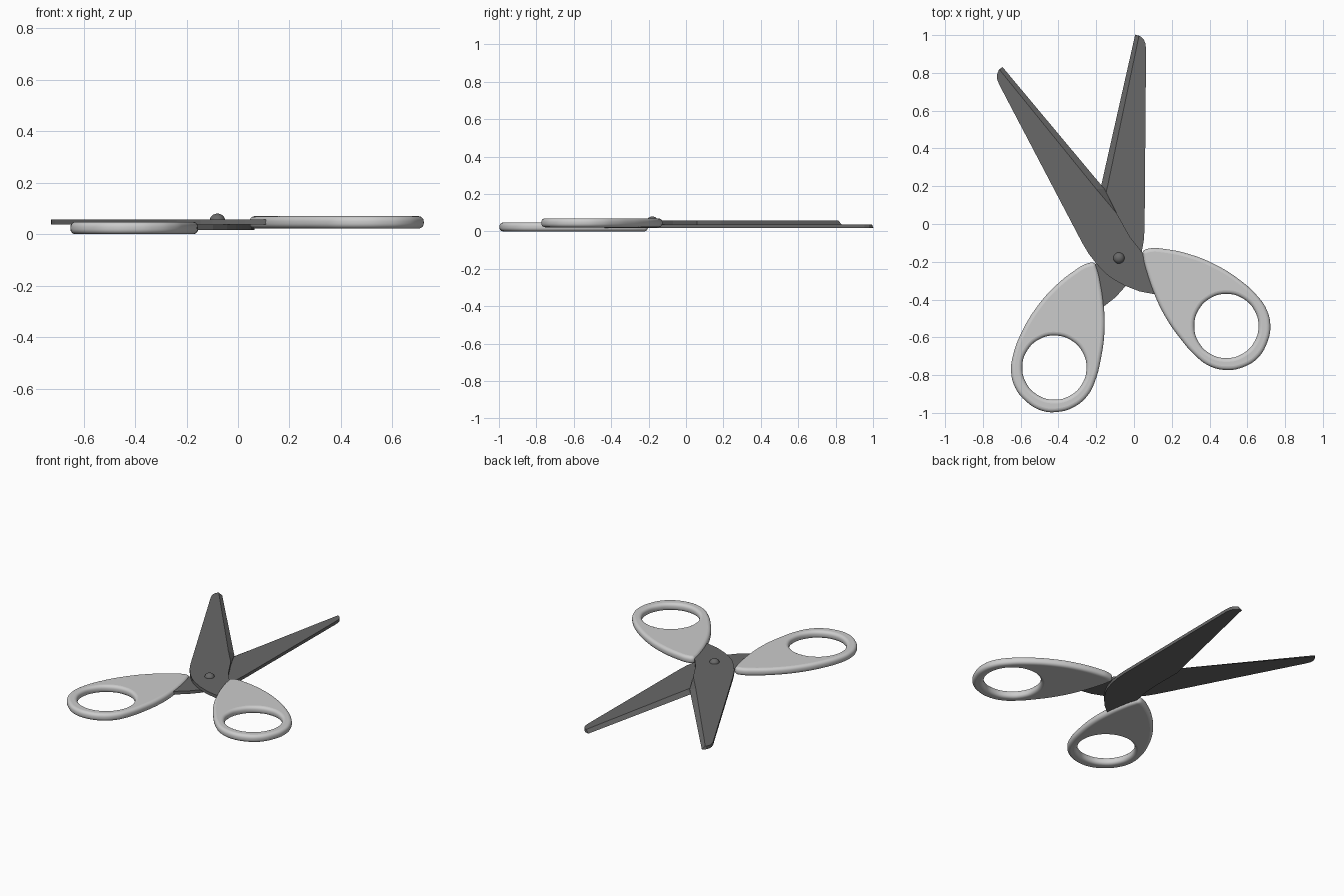
import bpy, bmesh, math
from mathutils import Vector

if "Cube" in bpy.data.objects:
    bpy.data.objects.remove(bpy.data.objects["Cube"])

PIVOT = Vector((-0.08, -0.18))
AXIS = Vector((math.cos(math.radians(103.6)), math.sin(math.radians(103.6))))


def place(p, mirrored):
    """Optionally reflect a point across the closing axis through the pivot."""
    p = Vector(p)
    if mirrored:
        d = p - PIVOT
        p = PIVOT + 2 * d.dot(AXIS) * AXIS - d
    return p


steel = bpy.data.materials.new("dark_steel")
steel.diffuse_color = (0.14, 0.14, 0.14, 1)
steel.use_nodes = True
steel.node_tree.nodes["Principled BSDF"].inputs["Base Color"].default_value = steel.diffuse_color

# Blade outline on the flat side, starting at the tip and running down the cutting edge
BLADE = [(-0.697, 0.832), (-0.156, 0.185), (-0.093, 0.058), (-0.02, -0.07), (0.045, -0.153),
         (0.13, -0.19), (0.17, -0.36), (0.11, -0.372), (0.03, -0.357), (-0.045, -0.328),
         (-0.10, -0.298), (-0.145, -0.267), (-0.20, -0.21), (-0.24, -0.157), (-0.272, -0.104),
         (-0.712, 0.735), (-0.724, 0.765), (-0.726, 0.79), (-0.716, 0.815)]
# The ground edge: upper-face positions of the first two outline points
GROUND = {0: (-0.711, 0.816), 1: (-0.20, 0.185)}

HANDLE = [(0.048, -0.145), (0.085, -0.129), (0.16, -0.132), (0.29, -0.159), (0.425, -0.212),
          (0.56, -0.296), (0.655, -0.383), (0.703, -0.455), (0.722, -0.54), (0.706, -0.625),
          (0.655, -0.71), (0.58, -0.757), (0.49, -0.773), (0.40, -0.752), (0.33, -0.702),
          (0.24, -0.60), (0.165, -0.49), (0.108, -0.372), (0.07, -0.265), (0.048, -0.175)]
HOLE_C, HOLE_R = Vector((0.489, -0.54)), 0.17


def make_blade(name, z, mirrored):
    bm = bmesh.new()
    low = [bm.verts.new((*place(p, mirrored), z)) for p in BLADE]
    top = [bm.verts.new((*place(GROUND.get(i, p), mirrored), z + 0.02))
           for i, p in enumerate(BLADE)]
    bm.faces.new(low)
    bm.faces.new(top)
    n = len(low)
    for i in range(n):
        j = (i + 1) % n
        bm.faces.new((low[i], low[j], top[j], top[i]))
    bmesh.ops.recalc_face_normals(bm, faces=bm.faces)
    me = bpy.data.meshes.new(name)
    bm.to_mesh(me)
    bm.free()
    me.materials.append(steel)
    ob = bpy.data.objects.new(name, me)
    bpy.context.collection.objects.link(ob)


def make_handle(name, z, mirrored):
    cu = bpy.data.curves.new(name, 'CURVE')
    cu.dimensions = '2D'
    cu.fill_mode = 'BOTH'
    cu.resolution_u = 5
    cu.extrude, cu.bevel_depth, cu.bevel_resolution = 0.004, 0.02, 4
    cu.offset = -0.02
    hole = [HOLE_C + HOLE_R * Vector((math.cos(a), math.sin(a)))
            for a in (i * math.tau / 12 for i in range(12))]
    for pts in (HANDLE, hole):
        s = cu.splines.new('BEZIER')
        s.bezier_points.add(len(pts) - 1)
        s.use_cyclic_u = True
        for b, p in zip(s.bezier_points, pts):
            b.co = (*place(p, mirrored), 0)
            b.handle_left_type = b.handle_right_type = 'AUTO'
    ob = bpy.data.objects.new(name, cu)
    ob.location.z = z
    bpy.context.collection.objects.link(ob)
    bpy.ops.object.select_all(action='DESELECT')
    ob.select_set(True)
    bpy.context.view_layer.objects.active = ob
    bpy.ops.object.convert(target='MESH')
    bpy.ops.object.shade_smooth_by_angle(angle=math.radians(35))


# Two mirrored halves, one stacked on the other
make_blade("lower_blade", 0.017, True)
make_blade("upper_blade", 0.037, False)
make_handle("lower_handle", 0.024, True)
make_handle("upper_handle", 0.046, False)

# Domed rivet at the pivot
bpy.ops.mesh.primitive_uv_sphere_add(segments=24, ring_count=12, radius=0.03,
                                     location=(*PIVOT, 0.053))
rivet = bpy.context.object
rivet.name = "pivot_rivet"
rivet.scale.z = 0.9
rivet.data.materials.append(steel)
bpy.ops.object.shade_smooth()
